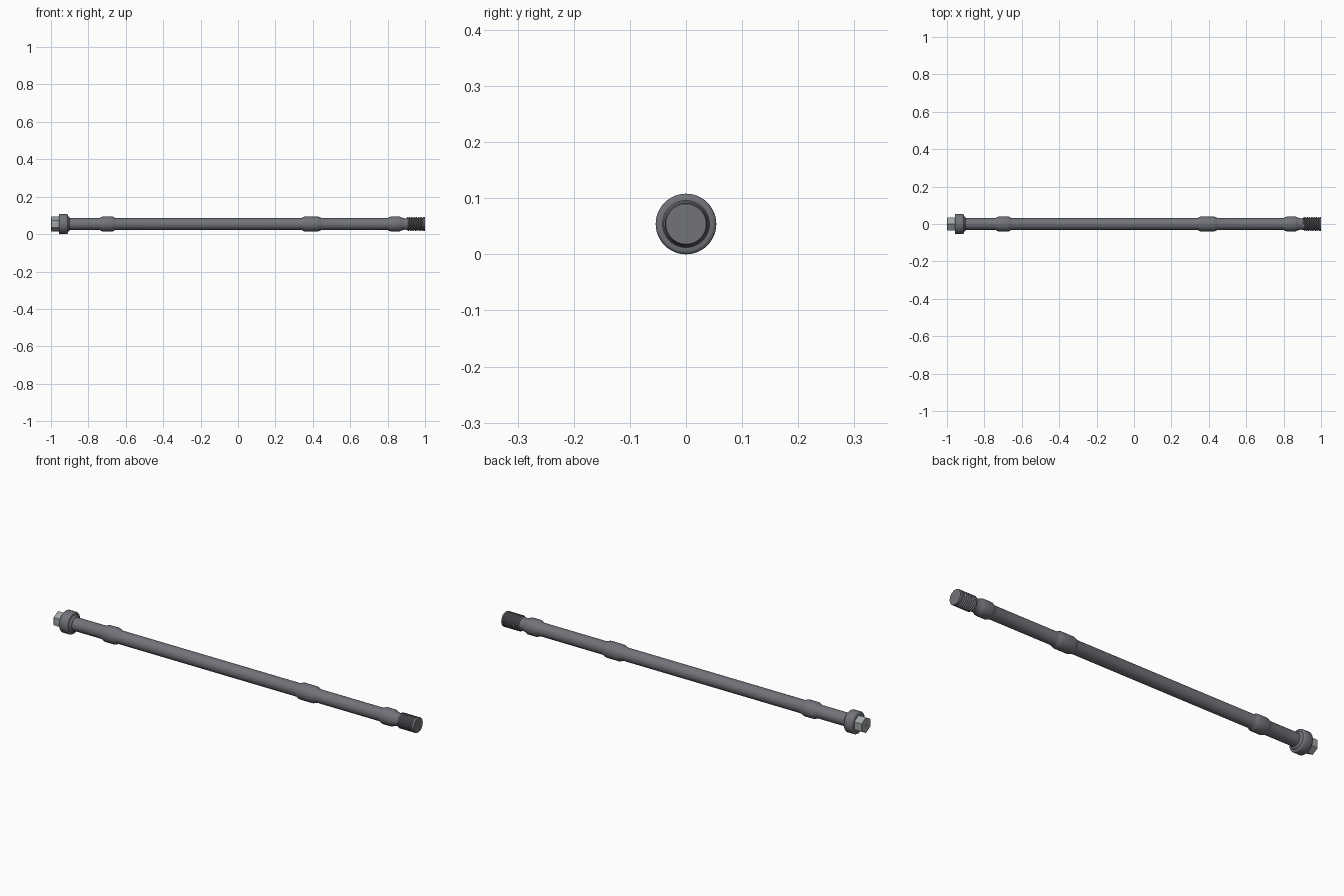
import bpy, bmesh
from math import sin, cos, pi, radians

if "Cube" in bpy.data.objects:
    bpy.data.objects.remove(bpy.data.objects["Cube"])

AXIS_Z = 0.054
SEG = 48


def material(name, rgb):
    m = bpy.data.materials.new(name)
    m.diffuse_color = (*rgb, 1)
    m.use_nodes = True
    m.node_tree.nodes["Principled BSDF"].inputs["Base Color"].default_value = m.diffuse_color
    return m


DARK = material("dark_steel", (0.165, 0.172, 0.19))
LIGHT = material("bright_steel", (0.36, 0.38, 0.39))


def finish(name, bm, mat=DARK, angle=30):
    bmesh.ops.recalc_face_normals(bm, faces=bm.faces[:])
    me = bpy.data.meshes.new(name)
    bm.to_mesh(me)
    bm.free()
    me.materials.append(mat)
    ob = bpy.data.objects.new(name, me)
    ob.location.z = AXIS_Z
    bpy.context.collection.objects.link(ob)
    bpy.ops.object.select_all(action='DESELECT')
    ob.select_set(True)
    bpy.context.view_layer.objects.active = ob
    bpy.ops.object.shade_smooth_by_angle(angle=radians(angle))
    return ob


def ring(bm, x, r, n):
    return [bm.verts.new((x, r * sin(2 * pi * i / n), r * cos(2 * pi * i / n)))
            for i in range(n)]


def bridge(bm, a, b):
    n = len(a)
    for i in range(n):
        bm.faces.new((a[i], a[(i + 1) % n], b[(i + 1) % n], b[i]))


def lathe(name, profile, n=SEG, mat=DARK, angle=30):
    """Revolve (x, radius) points around the long axis and cap both ends."""
    bm = bmesh.new()
    rings = [ring(bm, x, r, n) for x, r in profile]
    for a, b in zip(rings, rings[1:]):
        bridge(bm, a, b)
    bm.faces.new(rings[0])
    bm.faces.new(rings[-1])
    return finish(name, bm, mat, angle)


# Shaft with three swollen bearing lands and a tapered neck
R, LAND = 0.032, 0.040
profile = [(-0.915, R)]
for x0, x1 in ((-0.745, -0.65), (0.335, 0.45), (0.795, 0.885)):
    profile += [(x0, R), (x0 + 0.007, 0.0335), (x0 + 0.018, 0.0385), (x0 + 0.024, LAND),
                (x1 - 0.024, LAND), (x1 - 0.018, 0.0385), (x1 - 0.007, 0.0335), (x1, R)]
profile += [(0.892, 0.0305), (0.905, 0.0305)]
lathe("shaft", profile, angle=40)

# Round collar with soft rims and a small shoulder
lathe("collar", [(-0.958, 0.049), (-0.956, 0.052), (-0.953, 0.054), (-0.915, 0.054),
                 (-0.912, 0.052), (-0.910, 0.049), (-0.910, 0.042),
                 (-0.902, 0.038), (-0.900, 0.031)], angle=48)

# Hexagonal drive head with a blind centre hole
lathe("hex_head", [(-0.975, 0.007), (-1.0, 0.007), (-1.0, 0.037),
                   (-0.998, 0.039), (-0.952, 0.039)], 6, LIGHT, 20)

# Threaded end: solid core plus a helical V-shaped skin
X0, X1, PITCH = 0.902, 0.997, 0.0095
CREST, ROOT = 0.0375, 0.0325
lathe("thread_core", [(0.898, 0.0305), (X0, ROOT), (X1 - 0.005, ROOT),
                      (X1 - 0.005, CREST), (X1, CREST), (1.0, 0.036)])
bm = bmesh.new()
steps = int((X1 - X0 - 0.004) / PITCH * SEG)
rows = []
for i in range(steps + 1):
    a = 2 * pi * i / SEG
    x = X0 + PITCH * i / SEG
    rows.append([bm.verts.new((min(x + dx * PITCH, X1), r * sin(a), r * cos(a)))
                 for dx, r in ((0, ROOT), (0.4, CREST), (0.6, CREST), (1, ROOT))])
for a, b in zip(rows, rows[1:]):
    for k in range(3):
        bm.faces.new((a[k], a[k + 1], b[k + 1], b[k]))
bm.faces.new(rows[0])
bm.faces.new(rows[-1])
finish("thread_helix", bm, DARK, 25)
